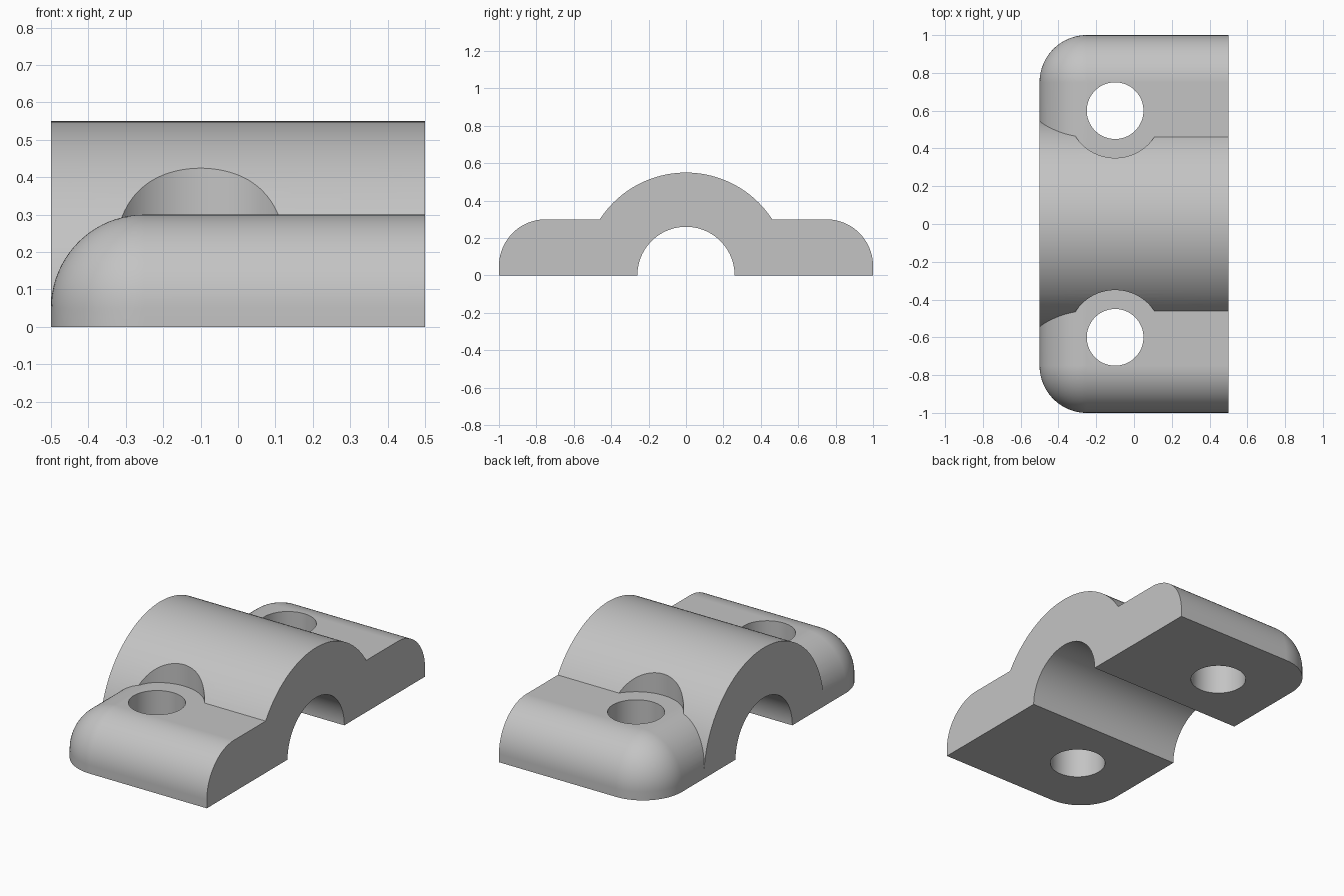
import bpy, bmesh
from math import sin, cos, pi, radians
from mathutils import Matrix

cube = bpy.data.objects.get("Cube")
if cube:
    bpy.data.objects.remove(cube, do_unlink=True)

grey = bpy.data.materials.new("grey_metal")
grey.use_nodes = True
colour = (0.55, 0.55, 0.55, 1)
grey.diffuse_color = colour
grey.node_tree.nodes["Principled BSDF"].inputs["Base Color"].default_value = colour

HALF_X, HALF_Y = 0.5, 1.0
ARCH_R, BORE_R = 0.55, 0.26
FLANGE_H, FILLET = 0.3, 0.25
HOLE_X, HOLE_Y, HOLE_R, POCKET_R = -0.1, 0.6, 0.15, 0.25


def make_object(name, bm):
    bmesh.ops.recalc_face_normals(bm, faces=bm.faces)
    mesh = bpy.data.meshes.new(name)
    bm.to_mesh(mesh)
    bm.free()
    mesh.materials.append(grey)
    obj = bpy.data.objects.new(name, mesh)
    bpy.context.collection.objects.link(obj)
    return obj


def cylinder(name, radius, length, centre, along_x=False):
    bm = bmesh.new()
    turn = Matrix.Rotation(pi / 2, 4, 'Y') if along_x else Matrix()
    bmesh.ops.create_cone(bm, cap_ends=True, segments=128, radius1=radius, radius2=radius,
                          depth=length, matrix=Matrix.Translation(centre) @ turn)
    return make_object(name, bm)


def box(name, size, centre):
    bm = bmesh.new()
    bmesh.ops.create_cube(bm, size=1, matrix=Matrix.Translation(centre) @ Matrix.Diagonal((*size, 1)))
    return make_object(name, bm)


def combine(target, other, operation):
    mod = target.modifiers.new("combine", 'BOOLEAN')
    mod.operation, mod.solver, mod.object = operation, 'EXACT', other
    bpy.context.view_layer.objects.active = target
    bpy.ops.object.modifier_apply(modifier=mod.name)
    bpy.data.objects.remove(other, do_unlink=True)


def rounded_flange(steps=20):
    """Stack of outlines whose rounded corners shrink towards the top."""
    bm = bmesh.new()
    levels = [(0, -0.1)]
    for i in range(steps + 1):
        a = pi / 2 * i / steps
        levels.append((FILLET * (1 - cos(a)), FLANGE_H - FILLET + FILLET * sin(a)))
    rings = []
    for inset, z in levels:
        r = FILLET - inset
        corner = [(-HALF_X + FILLET - r * sin(pi / 2 * k / steps),
                   HALF_Y - FILLET + r * cos(pi / 2 * k / steps)) for k in range(steps + 1)]
        outline = [(HALF_X + 0.1, HALF_Y - inset)] + corner
        outline += [(x, -y) for x, y in reversed(outline)]
        rings.append([bm.verts.new((x, y, z)) for x, y in outline])
    n = len(rings[0])
    for low, high in zip(rings, rings[1:]):
        for k in range(n):
            m = (k + 1) % n
            bm.faces.new((low[k], low[m], high[m], high[k]))
    bm.faces.new(rings[0])
    bm.faces.new(rings[-1])
    bmesh.ops.remove_doubles(bm, verts=bm.verts, dist=0.0001)
    return make_object("pipe_clamp", bm)


# Arch with pockets for the screw heads
arch = cylinder("arch", ARCH_R, 2 * HALF_X + 0.1, (0.05, 0, 0), along_x=True)
for side in (-1, 1):
    pocket = cylinder("pocket", POCKET_R, 1, (HOLE_X, side * HOLE_Y, 0.7), False)
    combine(arch, pocket, 'DIFFERENCE')

# Flange joined with the arch, then pipe bore and screw holes cut
clamp = rounded_flange()
combine(clamp, arch, 'UNION')
combine(clamp, cylinder("bore", BORE_R, 3, (0, 0, 0), along_x=True), 'DIFFERENCE')
for side in (-1, 1):
    hole = cylinder("hole", HOLE_R, 2, (HOLE_X, side * HOLE_Y, 0))
    combine(clamp, hole, 'DIFFERENCE')

# Trim the flat underside and the flat end
combine(clamp, box("trim_base", (4, 4, 1), (0, 0, -0.5)), 'DIFFERENCE')
combine(clamp, box("trim_end", (1, 4, 4), (HALF_X + 0.5, 0, 0)), 'DIFFERENCE')

# Smooth shading with crisp edges
bpy.ops.object.select_all(action='DESELECT')
clamp.select_set(True)
bpy.context.view_layer.objects.active = clamp
bpy.ops.object.shade_smooth_by_angle(angle=radians(20))
normals = clamp.modifiers.new("weighted_normals", 'WEIGHTED_NORMAL')
normals.keep_sharp = True
